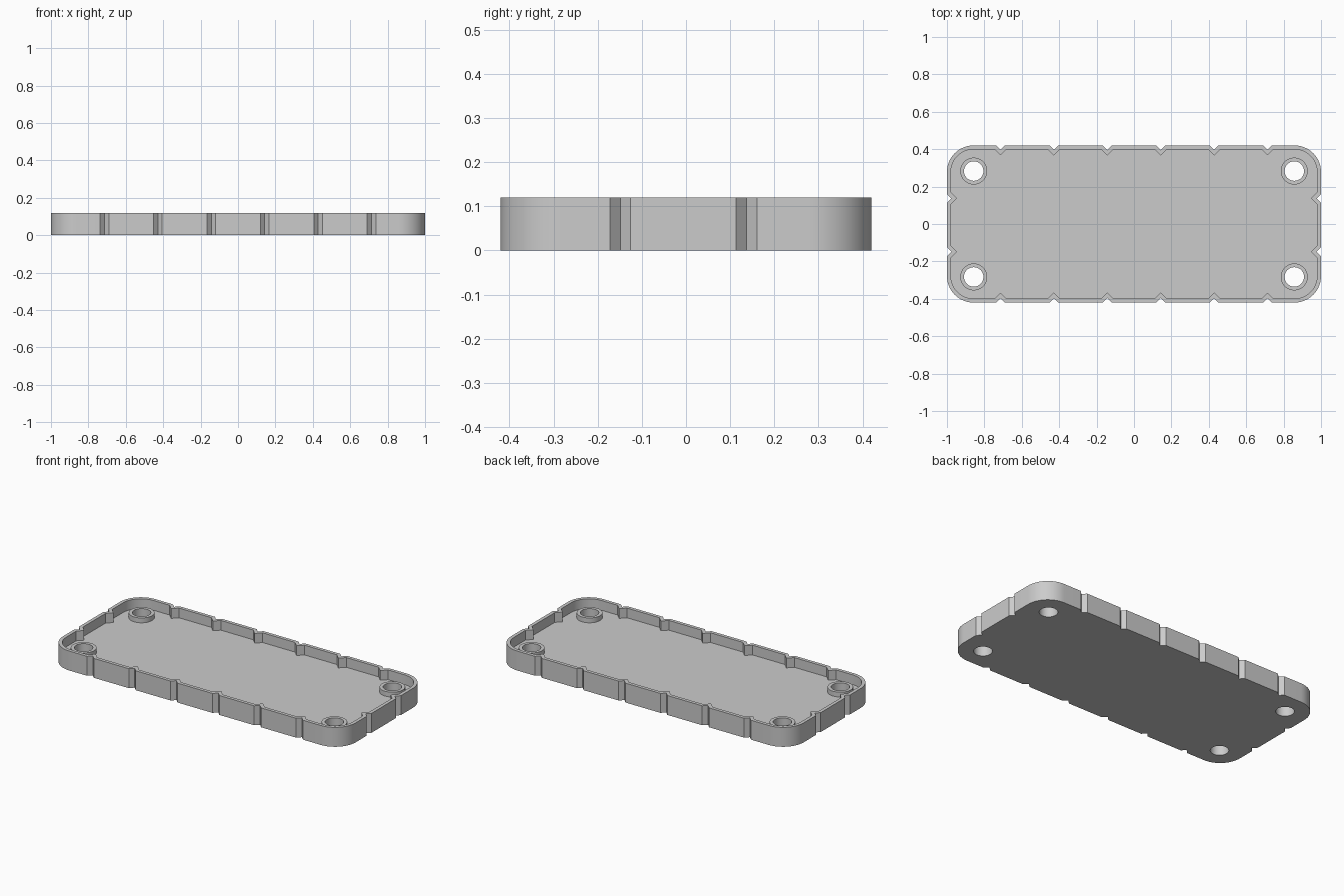
import bpy, bmesh
from math import cos, sin, pi, radians, sqrt

cube = bpy.data.objects.get("Cube")
if cube:
    bpy.data.objects.remove(cube, do_unlink=True)

HX, HY, HEIGHT = 1.0, 0.42, 0.12
FLOOR, WALL, RADIUS = 0.06, 0.021, 0.142
BOSS_TOP, BOSS_R, HOLE_R = 0.09, 0.072, 0.052
HOLE_X, HOLE_Y = 0.857, 0.283
PITCH = 2 / 7
NOTCH = 0.0235
LONG_NOTCHES = [(i - 2.5) * PITCH for i in range(6)]
END_NOTCHES = [(i - 0.5) * PITCH - 0.006 for i in range(2)]

grey = bpy.data.materials.new("plain grey")
grey.use_nodes = True
grey.diffuse_color = (0.6, 0.6, 0.6, 1)
grey.node_tree.nodes["Principled BSDF"].inputs["Base Color"].default_value = (0.6, 0.6, 0.6, 1)


def outline(inset):
    """Rounded rectangle with V notches, moved inwards by inset."""
    hx, hy, r = HX - inset, HY - inset, RADIUS - inset
    half = NOTCH + inset * (sqrt(2) - 1)
    pts = []

    def arc(cx, cy, start):
        for i in range(17):
            a = start + i / 16 * pi / 2
            pts.append((cx + r * cos(a), cy + r * sin(a)))

    def notches(centres, to_xy):
        for c, step in centres:
            for offset, depth in ((-half, 0), (0, half), (half, 0)):
                pts.append(to_xy(c + offset * step, depth))

    notches([(y, 1) for y in END_NOTCHES], lambda s, d: (hx - d, s))
    arc(hx - r, hy - r, 0)
    notches([(x, -1) for x in reversed(LONG_NOTCHES)], lambda s, d: (s, hy - d))
    arc(r - hx, hy - r, pi / 2)
    notches([(y, -1) for y in reversed(END_NOTCHES)], lambda s, d: (d - hx, s))
    arc(r - hx, r - hy, pi)
    notches([(x, 1) for x in LONG_NOTCHES], lambda s, d: (s, d - hy))
    arc(hx - r, r - hy, 3 * pi / 2)
    return pts


def circle(cx, cy, r, n=48):
    return [(cx + r * cos(2 * pi * i / n), cy + r * sin(2 * pi * i / n)) for i in range(n)]


def prism(name, pts, z0, z1):
    """Solid extruded from a closed outline."""
    bm = bmesh.new()
    base = bm.faces.new([bm.verts.new((x, y, z0)) for x, y in pts])
    top = bmesh.ops.extrude_face_region(bm, geom=[base], use_keep_orig=True)["geom"]
    bmesh.ops.translate(bm, vec=(0, 0, z1 - z0),
                        verts=[g for g in top if isinstance(g, bmesh.types.BMVert)])
    bmesh.ops.recalc_face_normals(bm, faces=bm.faces)
    mesh = bpy.data.meshes.new(name)
    bm.to_mesh(mesh)
    bm.free()
    mesh.materials.append(grey)
    obj = bpy.data.objects.new(name, mesh)
    bpy.context.collection.objects.link(obj)
    return obj


def select(obj):
    bpy.ops.object.select_all(action='DESELECT')
    obj.select_set(True)
    bpy.context.view_layer.objects.active = obj


def cut(obj, cutter):
    select(obj)
    mod = obj.modifiers.new("cut", 'BOOLEAN')
    mod.operation = 'DIFFERENCE'
    mod.solver = 'EXACT'
    mod.object = cutter
    bpy.ops.object.modifier_apply(modifier=mod.name)


# Tray with a hollowed inside
tray = prism("tray", outline(0), 0, HEIGHT)
pocket = prism("pocket_cutter", outline(WALL), FLOOR, HEIGHT + 0.1)
cut(tray, pocket)
cutters, parts = [pocket], [tray]

# Raised ring and through hole in each corner
for x_name, sx in (("left", 1), ("right", -1)):
    for y_name, sy in (("front", -1), ("back", 1)):
        x, y = sx * HOLE_X, sy * HOLE_Y
        tag = y_name + "_" + x_name
        boss = prism(tag + "_screw_boss", circle(x, y, BOSS_R), FLOOR, BOSS_TOP)
        hole = prism(tag + "_hole_cutter", circle(x, y, HOLE_R), -0.1, HEIGHT + 0.1)
        cut(tray, hole)
        cut(boss, hole)
        cutters.append(hole)
        parts.append(boss)

for cutter in cutters:
    bpy.data.objects.remove(cutter, do_unlink=True)

# Smooth curves, crisp notch and rim edges
for part in parts:
    select(part)
    bpy.ops.object.shade_smooth_by_angle(angle=radians(30))
